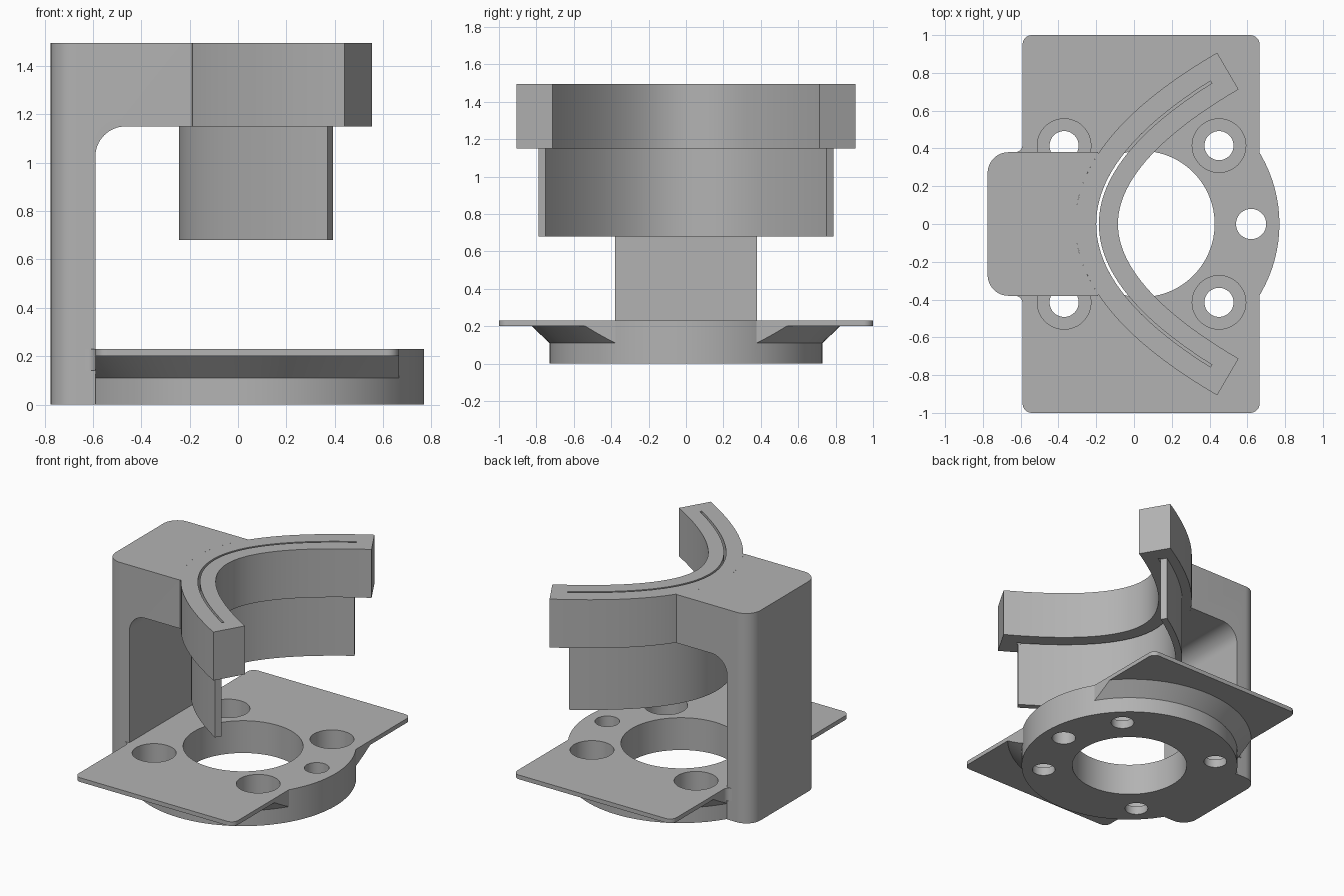
import bpy, bmesh
from math import sin, cos, pi, sqrt, radians

cube = bpy.data.objects.get("Cube")
if cube:
    bpy.data.objects.remove(cube)

grey = bpy.data.materials.new("plain grey")
grey.use_nodes = True
COLOUR = (0.45, 0.45, 0.45, 1)
grey.diffuse_color = COLOUR
grey.node_tree.nodes["Principled BSDF"].inputs["Base Color"].default_value = COLOUR

TOP, ARM_Z, DISC_X = 1.495, 1.15, 0.04


def loft(name, low, high):
    """Solid between two matching closed outlines."""
    bm = bmesh.new()
    a = [bm.verts.new(p) for p in low]
    b = [bm.verts.new(p) for p in high]
    n = len(a)
    bm.faces.new(a)
    bm.faces.new(b)
    for i in range(n):
        j = (i + 1) % n
        bm.faces.new((a[i], a[j], b[j], b[i]))
    bmesh.ops.recalc_face_normals(bm, faces=bm.faces)
    mesh = bpy.data.meshes.new(name)
    bm.to_mesh(mesh)
    bm.free()
    mesh.materials.append(grey)
    obj = bpy.data.objects.new(name, mesh)
    bpy.context.collection.objects.link(obj)
    return obj


def prism(name, outline, z0, z1):
    return loft(name, [(x, y, z0) for x, y in outline], [(x, y, z1) for x, y in outline])


def arc(cx, cy, r, start, end, steps=10):
    return [(cx + r * cos(radians(start + (end - start) * i / steps)),
             cy + r * sin(radians(start + (end - start) * i / steps))) for i in range(steps + 1)]


def circle(cx, cy, r, n=72):
    return arc(cx, cy, r, 0, 360, n)[:-1]


def combine(obj, other, operation):
    """Boolean with another solid, which is then removed."""
    mod = obj.modifiers.new(operation, 'BOOLEAN')
    mod.operation, mod.object, mod.solver = operation, other, 'EXACT'
    graph = bpy.context.evaluated_depsgraph_get()
    mesh = bpy.data.meshes.new_from_object(obj.evaluated_get(graph))
    obj.modifiers.clear()
    obj.data = mesh
    bpy.data.objects.remove(other)


def parabola(offset, y_end, n=48):
    """Curve offset sideways from the parabolic centre line."""
    points = []
    for i in range(n + 1):
        y = y_end * (2 * i / n - 1)
        slope = 2.11 * y
        length = sqrt(1 + slope * slope)
        points.append((-0.2 + 1.055 * y * y + offset / length, y - offset * slope / length))
    return points


def strip(name, outer, inner, y_end, z0, z1):
    return prism(name, parabola(outer, y_end) + parabola(inner, y_end)[::-1], z0, z1)


def finish(obj):
    obj.data.polygons.foreach_set("use_smooth", [True] * len(obj.data.polygons))
    obj.data.set_sharp_from_angle(angle=radians(30))


# Base: round disc, flared support and thin rounded plate
base = prism("base", circle(DISC_X, 0, 0.73, 96), 0, 0.23)
flare = loft("flare", [(x, y, 0.11) for x, y in circle(DISC_X, 0, 0.73, 96)],
             [(x, y, 0.21) for x, y in circle(DISC_X, 0, 0.835, 96)])
combine(flare, prism("clip", [(-0.59, -1), (0.665, -1), (0.665, 1), (-0.59, 1)], 0, 1), 'INTERSECT')
combine(base, flare, 'UNION')
r = 0.05
plate = (arc(0.665 - r, 1 - r, r, 0, 90) + arc(-0.59 + r, 1 - r, r, 90, 180)
         + arc(-0.59 + r, -1 + r, r, 180, 270) + arc(0.665 - r, -1 + r, r, 270, 360))
combine(base, prism("plate", plate, 0.2, 0.23), 'UNION')

# Centre bore, locating hole and four counterbored bolt holes
combine(base, prism("bore", circle(DISC_X, 0, 0.387, 96), -1, 1), 'DIFFERENCE')
combine(base, prism("locating_hole", circle(0.62, 0, 0.08), -1, 1), 'DIFFERENCE')
for sx in (-1, 1):
    for sy in (-1, 1):
        x, y = DISC_X + 0.41 * sx, 0.415 * sy
        combine(base, prism("bolt_hole", circle(x, y, 0.077, 48), -1, 1), 'DIFFERENCE')
        combine(base, prism("counterbore", circle(x, y, 0.142, 48), 0.06, 1), 'DIFFERENCE')
finish(base)

# Column and arm: one upright block with a filleted opening beneath the arm
half, r = 0.38, 0.11
mouth = [p for p in parabola(-0.11, 0.6, 96) if abs(p[1]) < half - 0.005]
outline = (arc(-0.775 + r, half - r, r, 90, 180) + arc(-0.775 + r, -half + r, r, 180, 270)
           + [(-0.19, -half)] + mouth + [(-0.19, half)])
column = prism("column_and_arm", outline, 0, TOP)
r = 0.125
opening = [(1, -1), (1, ARM_Z)] + arc(-0.59 + r, ARM_Z - r, r, 90, 180, 16) + [(-0.59, -1)]
combine(column, loft("opening", [(x, -1, z) for x, z in opening],
                     [(x, 1, z) for x, z in opening]), 'DIFFERENCE')
finish(column)

# Small fillets where the plate meets the column
for side, s in (("left", 1), ("right", -1)):
    fillet = [(x, s * y) for x, y in arc(-0.63, half + 0.04, 0.04, 270, 360, 6)]
    finish(prism("plate_fillet_" + side, fillet + [(-0.589, s * half)], 0.14, 0.23))

# Curved holder with a thin slot, and the backing wall hanging behind the slot
holder = strip("curved_holder", -0.11, 0.115, 0.812, ARM_Z, TOP)
combine(holder, strip("slot", 0, 0.014, 0.757, 0, 2), 'DIFFERENCE')
finish(holder)
finish(strip("backing_wall", -0.045, 0, 0.75, 0.68, ARM_Z))
